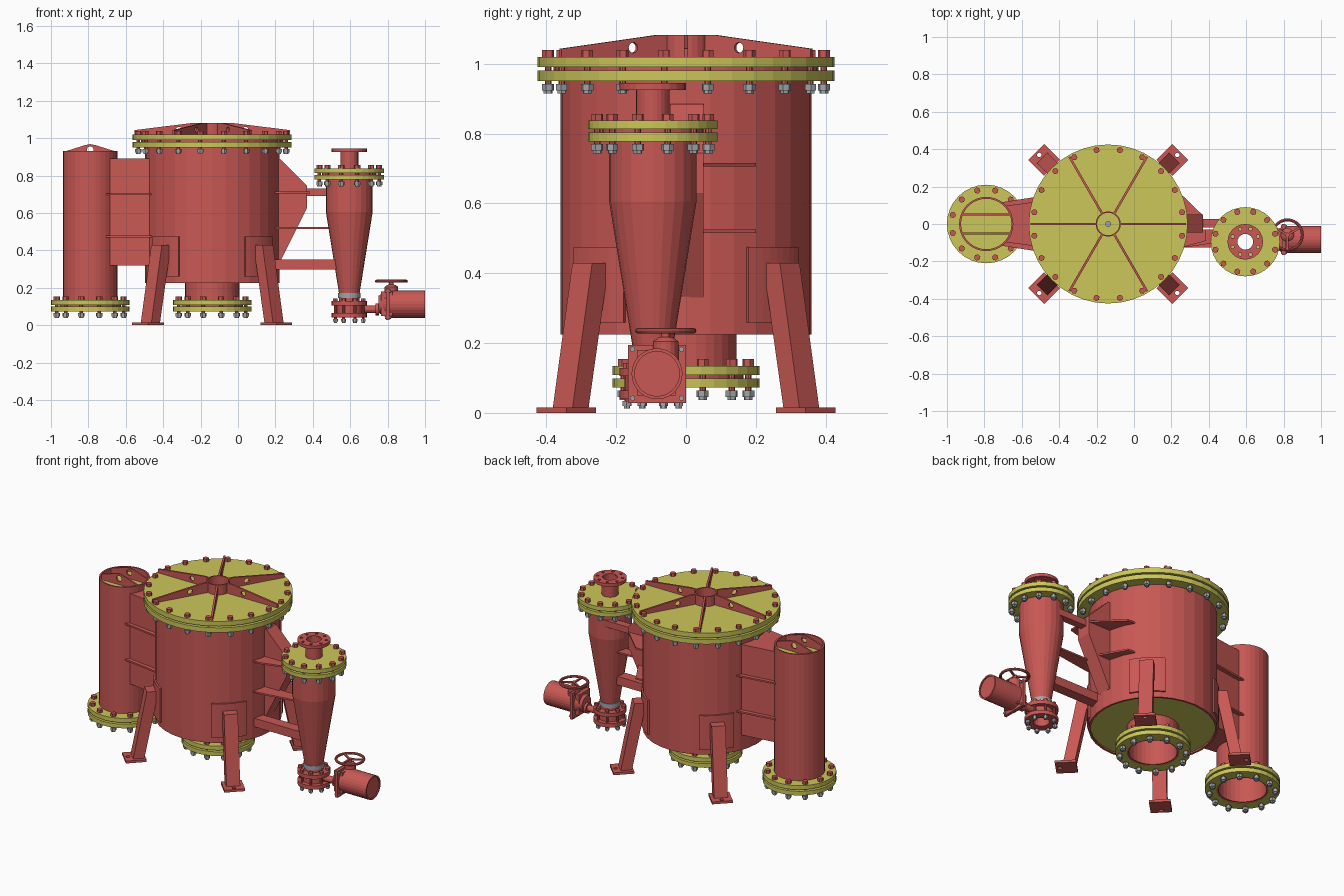
import bpy, bmesh
from math import sin, cos, pi, radians
from mathutils import Matrix, Vector

if "Cube" in bpy.data.objects:
    bpy.data.objects.remove(bpy.data.objects["Cube"])


def material(name, col):
    m = bpy.data.materials.new(name)
    m.diffuse_color = (*col, 1)
    m.use_nodes = True
    m.node_tree.nodes["Principled BSDF"].inputs["Base Color"].default_value = m.diffuse_color
    return m


RED = material("red_paint", (0.58, 0.098, 0.089))
YEL = material("yellow_paint", (0.60, 0.57, 0.10))
STEEL = material("steel", (0.36, 0.38, 0.40))
T = Matrix.Translation
UPRIGHT = Matrix.Rotation(pi / 2, 4, 'X')      # local xy -> world xz
ALONG_X = Matrix.Rotation(pi / 2, 4, 'Y')      # local z -> world x


def rz(deg):
    return Matrix.Rotation(radians(deg), 4, 'Z')


def finish(bm, name, mat, mx=Matrix()):
    bmesh.ops.remove_doubles(bm, verts=bm.verts, dist=1e-5)
    bmesh.ops.recalc_face_normals(bm, faces=bm.faces)
    me = bpy.data.meshes.new(name)
    bm.to_mesh(me)
    bm.free()
    me.materials.append(mat)
    ob = bpy.data.objects.new(name, me)
    ob.matrix_world = mx
    bpy.context.collection.objects.link(ob)
    return ob


def add_lathe(bm, prof, seg, centre=(0, 0, 0), phase=0.0):
    """Revolve a closed (r, z) profile about z."""
    rings = [[bm.verts.new((centre[0] + r * cos(phase + 2 * pi * i / seg),
                            centre[1] + r * sin(phase + 2 * pi * i / seg), centre[2] + z))
              for i in range(seg)] for r, z in prof]
    for a, b in zip(rings, rings[1:] + rings[:1]):
        for i in range(seg):
            k = (i + 1) % seg
            bm.faces.new((a[i], a[k], b[k], b[i]))


def lathe(name, prof, mat, loc=(0, 0, 0), seg=32, rot=Matrix()):
    bm = bmesh.new()
    add_lathe(bm, prof, seg)
    return finish(bm, name, mat, T(loc) @ rot)


def ring(ri, ro, z0, z1):
    return [(ri, z0), (ro, z0), (ro, z1), (ri, z1)]


def circle(x, y, r, n=16):
    return [(x + r * cos(2 * pi * i / n), y + r * sin(2 * pi * i / n)) for i in range(n)]


def prism(name, outline, depth, mat, mx=Matrix(), holes=()):
    """Extrude a flat outline with holes, centred on local z."""
    bm = bmesh.new()
    for loop in (outline, *holes):
        vs = [bm.verts.new((x, y, -depth / 2)) for x, y in loop]
        for a, b in zip(vs, vs[1:] + vs[:1]):
            bm.edges.new((a, b))
    bmesh.ops.triangle_fill(bm, use_beauty=True, edges=bm.edges[:], normal=(0, 0, 1))
    ext = bmesh.ops.extrude_face_region(bm, geom=bm.faces[:])
    bmesh.ops.translate(bm, vec=(0, 0, depth),
                        verts=[g for g in ext["geom"] if isinstance(g, bmesh.types.BMVert)])
    return finish(bm, name, mat, mx)


def box(name, lo, hi, mat=RED):
    out = [(lo[0], lo[1]), (hi[0], lo[1]), (hi[0], hi[1]), (lo[0], hi[1])]
    return prism(name, out, hi[2] - lo[2], mat, T((0, 0, (lo[2] + hi[2]) / 2)))


def bolts(name, c, R, n, z_top, z_low, s=0.017, off=0.5):
    """Red hex heads and studs above, steel double nuts below."""
    heads, nuts = bmesh.new(), bmesh.new()
    for i in range(n):
        a = 2 * pi * (i + off) / n
        p = (c[0] + R * cos(a), c[1] + R * sin(a), 0)
        add_lathe(heads, ring(0, s, z_top, z_top + s * 1.1), 6, p, a)
        add_lathe(heads, ring(0, s * .55, z_low - s * .9, z_top), 8, p)
        add_lathe(nuts, ring(0, s * 1.05, z_low - s * 1.6, z_low - s * .5), 6, p, a)
        add_lathe(nuts, ring(0, s * .75, z_low - s * 2.1, z_low - s * 1.6), 6, p, a)
    finish(heads, name + "_bolts", RED)
    finish(nuts, name + "_nuts", STEEL)


def flange_pair(name, c, z, t, R, r_low, r_up, rb, n, seg=32):
    loc = (c[0], c[1], 0)
    lathe(name + "_lower_flange", ring(r_low, R, z, z + t), YEL, loc, seg)
    lathe(name + "_gasket", ring(max(r_low, r_up), rb - .02, z + t, z + t + .01), RED, loc, seg)
    lathe(name + "_upper_flange", ring(r_up, R, z + t + .01, z + 2 * t + .01), YEL, loc, seg)
    bolts(name, c, rb, n, z + 2 * t + .01, z)


# main tank with bottom plate, outlet and lid
TX = -0.138
TC = (TX, 0)
lathe("tank_shell", ring(.348, .36, .225, .955), RED, (TX, 0, 0))
lathe("tank_floor", ring(.135, .349, .235, .25), YEL, (TX, 0, 0))
lathe("outlet_pipe", ring(.135, .145, .075, .25), RED, (TX, 0, 0))
flange_pair("outlet", TC, .073, .026, .21, .145, .145, .185, 12)
flange_pair("tank", TC, .95, .03, .425, .345, 0, .40, 20, 40)
rib = [(.06, 1.02), (.415, 1.02), (.415, 1.043), (.1, 1.082), (.06, 1.082)]
for i in range(6):
    prism("lid_rib", rib, .012, RED, T((TX, 0, 0)) @ rz(60 * i) @ UPRIGHT,
          [circle(.178, 1.046, .015)])
lathe("lid_hub", ring(.06, .067, 1.02, 1.082), RED, (TX, 0, 0), 24)
lathe("lid_plug", ring(0, .015, 1.02, 1.03), STEEL, (TX, 0, 0), 12)

# four splayed legs, with curved pads and foot plates
arc = [radians(-16 + 4 * i) for i in range(9)]
pad = [(.369 * cos(a), .369 * sin(a)) for a in arc] + \
      [(.35 * cos(a), .35 * sin(a)) for a in reversed(arc)]
for ang in (45, 135, 225, 315):
    m = T((TX, 0, 0)) @ rz(ang)
    prism("leg_pad", pad, .215, RED, m @ T((0, 0, .367)))
    prism("leg", [(.435, .012), (.5, .012), (.42, .43), (.352, .43)], .08, RED, m @ UPRIGHT)
    prism("foot", [(.425, -.06), (.545, -.06), (.545, .06), (.425, .06)], .015, RED,
          m @ T((0, 0, .0075)), [circle(.522, 0, .012)])

# left vertical pipe with recessed cap and lifting plates
LX = -0.79
lathe("side_pipe", ring(.135, .145, .075, .93), RED, (LX, 0, 0))
lathe("side_pipe_cap", ring(0, .136, .885, .9), YEL, (LX, 0, 0))
for y in (-.05, .05):
    prism("lifting_plate", [(-.126, .9), (.126, .9), (.126, .932), (.03, .962), (0, .968),
                            (-.03, .962), (-.126, .932)], .01, RED,
          T((LX, y, 0)) @ UPRIGHT, [circle(0, .938, .018)])
flange_pair("side_pipe", (LX, 0), .073, .026, .21, .145, .145, .185, 12)

# duct between pipe and tank, with stiffener plates
prism("left_duct", [(-.70, -.095), (-.45, -.13), (-.45, .13), (-.70, .095)], .57, RED,
      T((0, 0, .605)))
for z in (.475, .70):
    prism("left_stiffener", [(-.715, -.115), (-.46, -.155), (-.46, .155), (-.715, .115)],
          .01, RED, T((0, 0, z)))

# right discharge hood, its stiffeners and links to the cyclone
prism("right_hood", [(.18, .885), (.23, .885), (.37, .745), (.37, .63), (.22, .33), (.18, .33)],
      .095, RED, T((0, .0025, 0)) @ UPRIGHT)
for z, xe in ((.71, .37), (.52, .30)):
    prism("hood_back_stiffener", [(.15, .2), (.21, .2), (xe, .045), (.2, .045)], .01, RED,
          T((0, 0, z)))
for z, xe in ((.71, .385), (.52, .50)):
    prism("hood_front_stiffener", [(.18, -.13), (.24, -.13), (xe, -.09), (xe, -.03), (.18, -.03)],
          .01, RED, T((0, 0, z)))
box("cyclone_inlet", (.35, -.02, .69), (.585, .026, .73))
box("cyclone_support_arm", (.17, -.125, .298), (.535, -.06, .352))

# cyclone body, lid and top nozzle
CX, CY = .595, -.095
lathe("cyclone_body", [(.055, .12), (.055, .17), (.125, .605), (.125, .785), (.115, .785),
                       (.115, .605), (.046, .17), (.046, .12)], RED, (CX, CY, 0), 24)
lathe("cyclone_collar", ring(.05, .06, .145, .172), STEEL, (CX, CY, 0), 24)
flange_pair("cyclone", (CX, CY), .778, .025, .185, .115, .046, .165, 12)
lathe("cyclone_nozzle", ring(.042, .048, .82, .94), RED, (CX, CY, 0), 24)
prism("nozzle_flange", circle(0, 0, .095, 24), .02, RED, T((CX, CY, .935)),
      [circle(0, 0, .043, 24)] + [circle(.073 * cos(pi / 4 * (i + .5)), .073 * sin(pi / 4 * (i + .5)),
                                         .009, 8) for i in range(8)])

# flanged valve below the cyclone
for z in (.04, .105):
    lathe("valve_flange", ring(.045, .095, z, z + .024), RED, (CX, CY, 0), 24)
lathe("valve_body", ring(.045, .068, .06, .11), RED, (CX, CY, 0), 24)
bolts("valve", (CX, CY), .08, 8, .129, .04, .013)

# valve actuator: shaft, gearbox, motor and handwheel
AY = -.083
lathe("valve_shaft", ring(0, .02, .655, .775), RED, (0, AY, .085), 16, ALONG_X)
lathe("shaft_collar", ring(0, .032, .735, .755), RED, (0, AY, .085), 16, ALONG_X)
prism("gearbox_plate", [(-.083, -.083), (.083, -.083), (.083, .083), (-.083, .083)], .018, RED,
      T((.80, AY, .112)) @ ALONG_X)
box("gearbox", (.765, -.14, .05), (.825, -.03, .18))
lathe("motor", [(0, .75), (.045, .75), (.073, .80), (.073, 1.0), (.064, 1.0), (.064, .994),
                (0, .994)], RED, (0, AY, .112), 28, ALONG_X)
for dy in (-.07, .07):
    for dz in (-.07, .07):
        lathe("gearbox_bolt", ring(0, .008, .785, .818), STEEL, (0, AY + dy, .112 + dz), 6, ALONG_X)
WX, WY = .82, -.058
lathe("wheel_pedestal", [(0, .15), (.036, .15), (.036, .205), (.022, .215), (.012, .218),
                         (.012, .24), (0, .24)], RED, (WX, WY, 0), 16)
lathe("handwheel_rim", [(.08 + .008 * cos(a * pi / 4), .235 + .008 * sin(a * pi / 4))
                        for a in range(8)], RED, (WX, WY, 0), 28)
for ang in (30, 150, 270):
    prism("handwheel_spoke", [(0, -.006), (.08, -.006), (.08, .006), (0, .006)], .008, RED,
          T((WX, WY, .234)) @ rz(ang))
